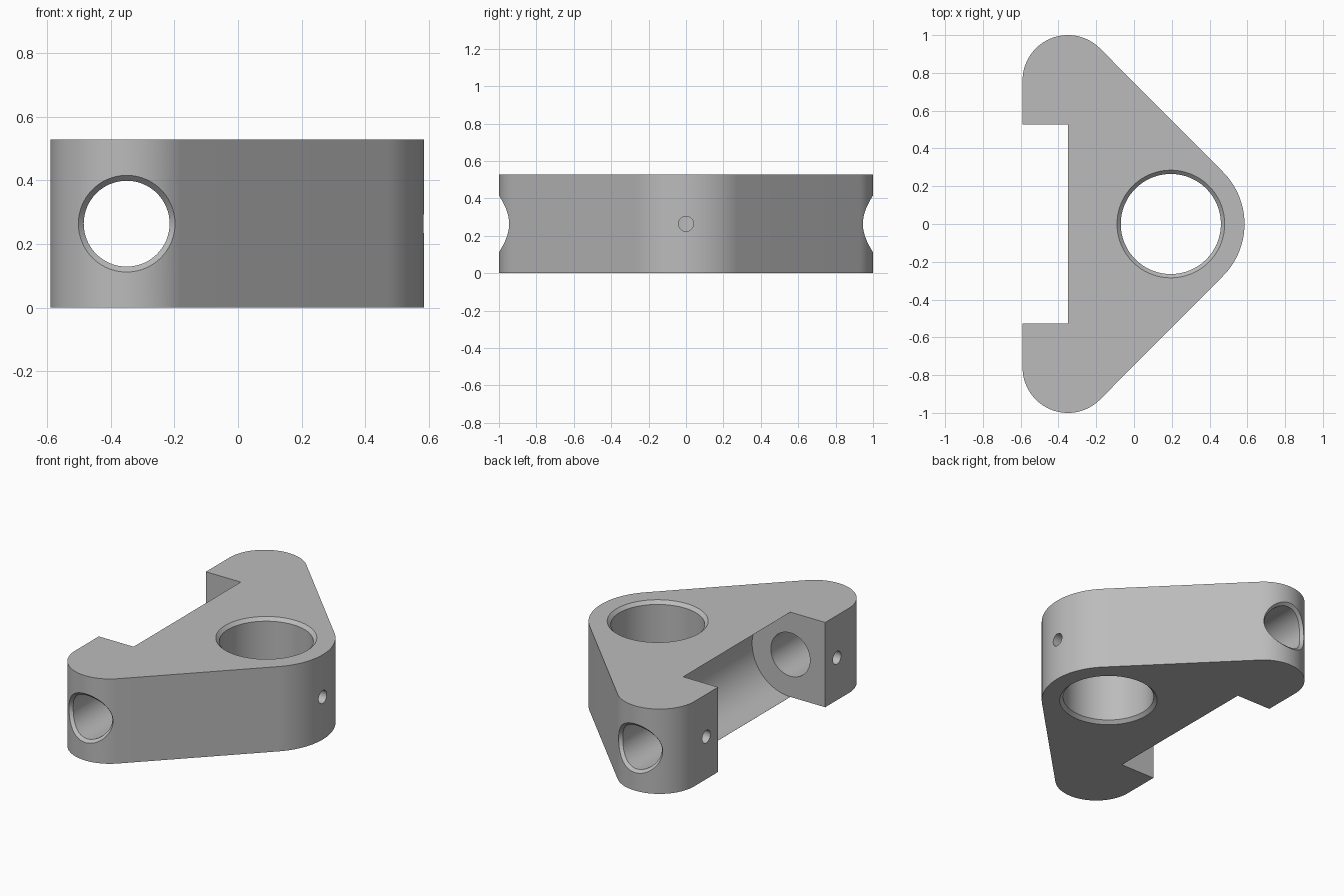
import bpy
import bmesh
from math import sin, cos, pi, sqrt, radians
from mathutils import Vector

if "Cube" in bpy.data.objects:
    bpy.data.objects.remove(bpy.data.objects["Cube"])

HEIGHT = 0.528
MID = HEIGHT / 2
ARM_X, ARM_Y, ARM_R = -0.35, 0.76, 0.24
NOSE_X, NOSE_R = 0.195, 0.39
NOTCH_Y = 0.527

grey = bpy.data.materials.new("light_grey")
grey.use_nodes = True
grey.diffuse_color = (0.5, 0.5, 0.5, 1)
grey.node_tree.nodes["Principled BSDF"].inputs["Base Color"].default_value = (0.5, 0.5, 0.5, 1)


def loft(name, rings):
    """Closed solid through a list of equally long point rings."""
    bm = bmesh.new()
    loops = [[bm.verts.new(p) for p in ring] for ring in rings]
    for a, b in zip(loops, loops[1:]):
        for i in range(len(a)):
            j = (i + 1) % len(a)
            bm.faces.new((a[i], a[j], b[j], b[i]))
    bm.faces.new(loops[0])
    bm.faces.new(loops[-1])
    bmesh.ops.recalc_face_normals(bm, faces=bm.faces)
    mesh = bpy.data.meshes.new(name)
    bm.to_mesh(mesh)
    bm.free()
    mesh.materials.append(grey)
    obj = bpy.data.objects.new(name, mesh)
    bpy.context.collection.objects.link(obj)
    return obj


def arc(cx, cy, r, start, end, steps):
    angles = [radians(start + (end - start) * i / steps) for i in range(steps + 1)]
    return [(cx + r * cos(a), cy + r * sin(a)) for a in angles]


def circle(r, steps):
    return arc(0, 0, r, 0, 360, steps)[:-1]


# Rounded triangular outline of the body
outline = (arc(NOSE_X, 0, NOSE_R, -45, 45, 32)
           + arc(ARM_X, ARM_Y, ARM_R, 45, 180, 48)
           + arc(ARM_X, -ARM_Y, ARM_R, 180, 315, 48))
body = loft("bracket_body", [[(x, y, z) for x, y in outline] for z in (0, HEIGHT)])
cutters = []

# Notch between the arms with a half-round groove along the bore axis
notch = ([(-1, -0.1), (ARM_X, -0.1)]
         + arc(ARM_X, MID, MID - 0.0005, -90, 90, 48)
         + [(ARM_X, HEIGHT + 0.1), (-1, HEIGHT + 0.1)])
cutters.append(loft("notch_cutter", [[(x, y, z) for x, z in notch]
                                     for y in (-NOTCH_Y, NOTCH_Y)]))

# Large vertical hole, chamfered on both faces
sections = [(-0.02, 0.305), (0.02, 0.265), (HEIGHT - 0.02, 0.265), (HEIGHT + 0.02, 0.305)]
cutters.append(loft("main_hole_cutter", [[(NOSE_X + x, y, z) for x, y in circle(r, 96)]
                                         for z, r in sections]))


# Arm bore, its chamfer following the rounded arm end
def bore_ring(side, r, offset):
    ring = []
    for u, v in circle(1, 64):
        surface = ARM_Y + sqrt(ARM_R ** 2 - (0.152 * u) ** 2)
        ring.append((ARM_X + r * u, side * (surface + offset), MID + r * v))
    return ring


for side, label in ((1, "back"), (-1, "front")):
    inner = [(ARM_X + x, side * 0.4, MID + z) for x, z in circle(0.135, 64)]
    outer = [(ARM_X + x, side * 1.2, MID + z) for x, z in circle(0.162, 64)]
    cutters.append(loft(label + "_bore_cutter", [
        inner, bore_ring(side, 0.135, -0.017), bore_ring(side, 0.162, 0.01), outer]))

# Small pin holes into the main hole and both bores
for label, y, x0, x1 in (("nose", 0, 0.3, 0.7),
                         ("back", 0.643, -0.7, ARM_X),
                         ("front", -0.643, -0.7, ARM_X)):
    cutters.append(loft(label + "_pin_cutter", [
        [(x, y + v, MID + w) for v, w in circle(0.04, 32)] for x in (x0, x1)]))

# Cut everything out of the body
bpy.ops.object.select_all(action="DESELECT")
bpy.context.view_layer.objects.active = body
body.select_set(True)
for cutter in cutters:
    cutter.hide_render = True
    mod = body.modifiers.new(cutter.name, "BOOLEAN")
    mod.operation = "DIFFERENCE"
    mod.solver = "EXACT"
    mod.object = cutter
    bpy.ops.object.modifier_apply(modifier=mod.name)
    bpy.data.objects.remove(cutter)

bpy.ops.object.shade_smooth_by_angle(angle=radians(25))
